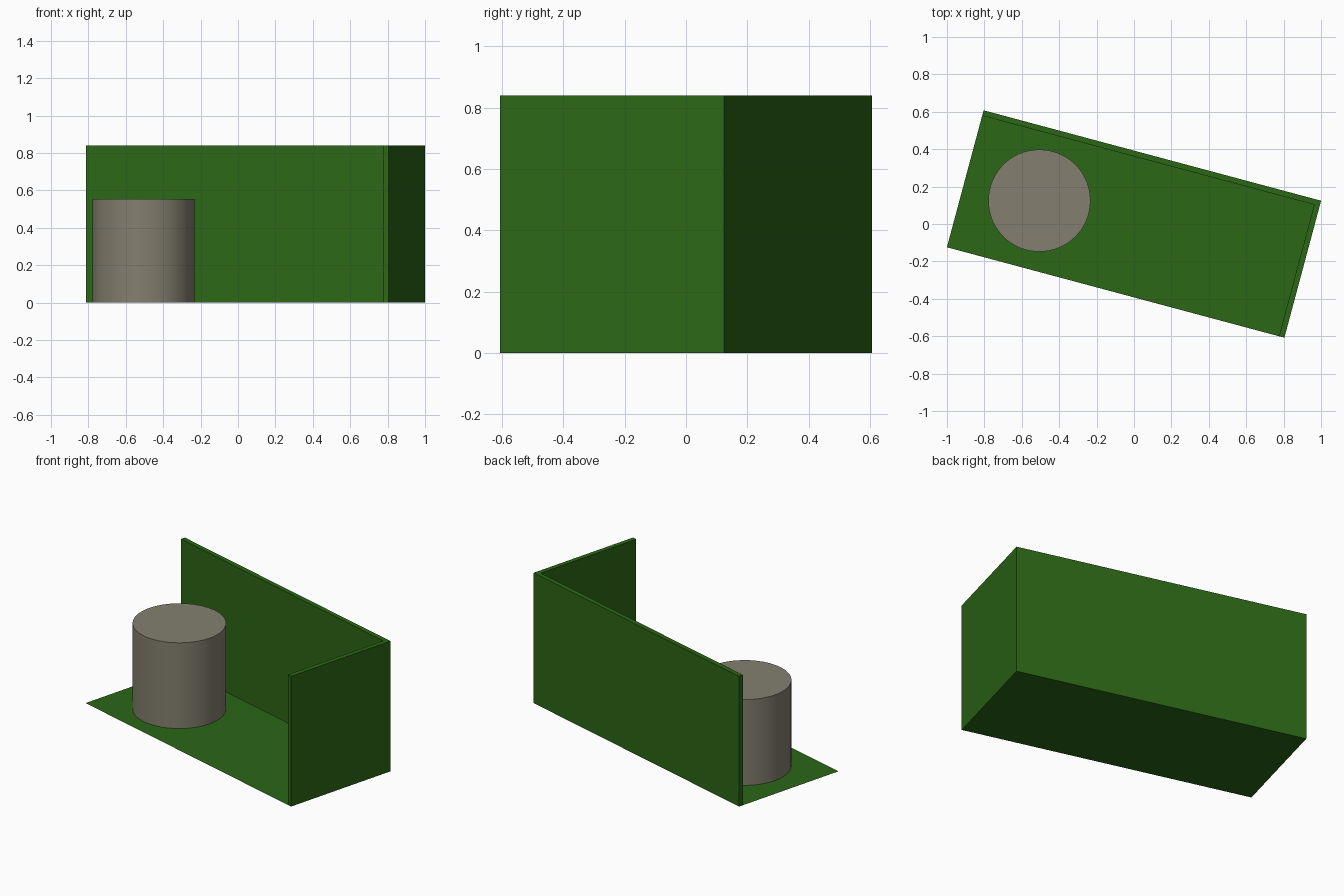
import bpy, bmesh
from math import radians
from mathutils import Matrix

if "Cube" in bpy.data.objects:
    bpy.data.objects.remove(bpy.data.objects["Cube"])

L, W, H, T = 1.868, 0.758, 0.84, 0.03
TURN = Matrix.Rotation(radians(-15), 4, 'Z')


def material(name, color):
    m = bpy.data.materials.new(name)
    m.diffuse_color = color
    m.use_nodes = True
    m.node_tree.nodes["Principled BSDF"].inputs["Base Color"].default_value = m.diffuse_color
    return m


green = material("green", (0.024, 0.135, 0.008, 1))
stone = material("warm_grey", (0.23, 0.215, 0.16, 1))


def outline_object(name, points, height=0):
    """Flat outline, optionally extruded upwards into a closed solid."""
    bm = bmesh.new()
    face = bm.faces.new([bm.verts.new((x, y, 0)) for x, y in points])
    if height:
        ext = bmesh.ops.extrude_face_region(bm, geom=[face], use_keep_orig=True)
        top = [v for v in ext["geom"] if isinstance(v, bmesh.types.BMVert)]
        bmesh.ops.translate(bm, verts=top, vec=(0, 0, height))
        bmesh.ops.recalc_face_normals(bm, faces=bm.faces[:])
    mesh = bpy.data.meshes.new(name)
    bm.to_mesh(mesh)
    bm.free()
    mesh.materials.append(green)
    ob = bpy.data.objects.new(name, mesh)
    ob.matrix_world = TURN
    bpy.context.collection.objects.link(ob)
    return ob


x, y = L / 2, W / 2

# Thin floor sheet
outline_object("floor", [(-x, -y), (x, -y), (x, y), (-x, y)])

# L-shaped wall along the back and right edges
outline_object("corner_wall", [(x - T, -y), (x, -y), (x, y), (-x, y),
                               (-x, y - T), (x - T, y - T)], H)

# Round column standing on the floor
bpy.ops.mesh.primitive_cylinder_add(vertices=64, radius=0.273, depth=0.553,
                                    location=(-0.506, 0.125, 0.2765))
column = bpy.context.object
column.name = "column"
column.data.materials.append(stone)
bpy.ops.object.shade_smooth_by_angle(angle=radians(30))
